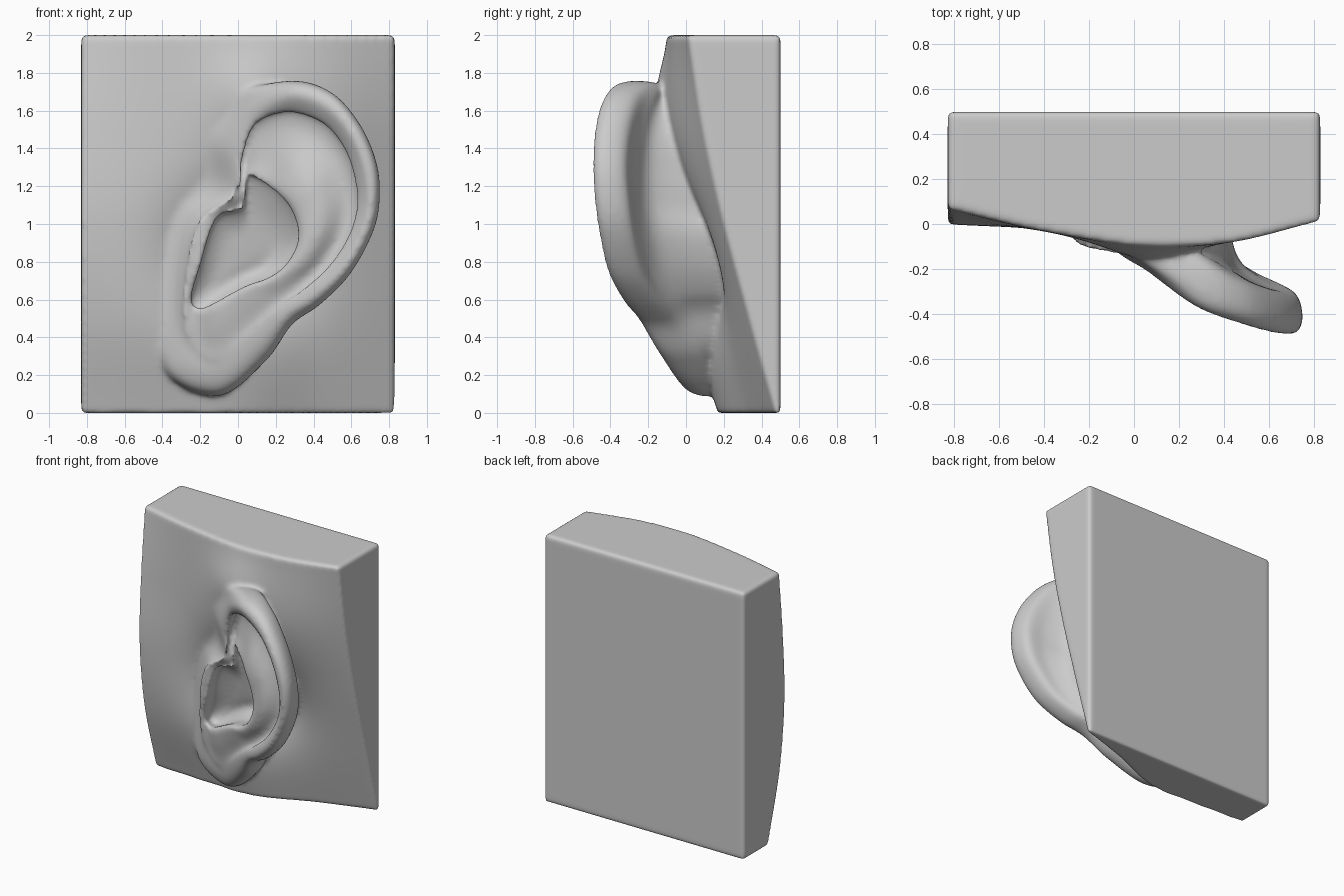
import bpy, bmesh, math
from mathutils import Vector

if "Cube" in bpy.data.objects:
    bpy.data.objects.remove(bpy.data.objects["Cube"])


def spline(p, t, closed=False):
    """Catmull-Rom through floats or Vectors, one unit of t per point."""
    n = len(p)
    i = int(math.floor(t)) if closed else min(max(int(t), 0), n - 2)
    f = t - i

    def get(k):
        if closed:
            return p[k % n]
        if k < 0:
            return p[0] * 2 - p[1]
        if k >= n:
            return p[-1] * 2 - p[-2]
        return p[k]
    a, b, c, d = (get(i + k) for k in (-1, 0, 1, 2))
    return (b * 2 + (c - a) * f + (a * 2 - b * 5 + c * 4 - d) * f * f
            + (b * 3 - a - c * 3 + d) * f ** 3) * 0.5


def loft(bm, rings):
    """Skin closed rings and cap both ends."""
    rows = [[bm.verts.new(p) for p in r] for r in rings]
    n = len(rows[0])
    for r, s in zip(rows, rows[1:]):
        for j in range(n):
            k = (j + 1) % n
            bm.faces.new((r[j], r[k], s[k], s[j]))
    bm.faces.new(rows[0][::-1])
    bm.faces.new(rows[-1])


# side of the head: depth y on a 5 x 5 grid (rows z = 0..2, columns x = -.83...83)
HEAD = [(.20, .18, .18, .34, .475),
        (.06, .03, .03, .19, .335),
        (.00, -.02, -.03, .06, .20),
        (.02, -.03, -.10, -.065, .09),
        (.07, -.03, -.09, -.085, .01)]
CX, CZ = .03, .82          # middle of the bowl of the ear


def head_y(x, z):
    rows = [spline(r, (x + .83) / .415) for r in HEAD]
    hollow = .22 * math.exp(-((x - CX) ** 2 + (z - CZ) ** 2) / .12)
    swell = .05 * math.exp(-((x - .06) ** 2 + (z - 1.70) ** 2) / .04)
    return spline(rows, z * 2) + hollow - swell


def guide(x, z):
    """Tilted sheet that the front of the ear follows."""
    y = -.05 - .42 * x - .12 * z - .05 * math.exp(-((z - .65) / .3) ** 2)
    lobe = min(max((.5 - z) / .25, 0), 1)
    return min(y, head_y(x, z) - .02 - .07 * lobe)


# ear stations, clockwise from the front of the helix
# rim: x, z, root size (1 = blends into the face)
RIM = [(-.26, 1.25, 1), (-.22, 1.48, 1), (-.06, 1.67, 1), (.27, 1.757, .93),
       (.49, 1.70, .75), (.645, 1.53, .59), (.735, 1.32, .51), (.75, 1.12, .52),
       (.71, .945, .54), (.59, .73, .60), (.43, .57, .70), (.285, .467, .8),
       (.15, .28, .9), (-.10, .09, .95), (-.37, .20, .97), (-.44, .48, 1),
       (-.44, .85, 1), (-.38, 1.08, 1)]
# inner lip of the helix: x, z, depth of the groove under it
LIP = [(.005, 1.16, .08), (.03, 1.36, .15), (.10, 1.53, .16), (.27, 1.59, .14),
       (.45, 1.53, .13), (.555, 1.41, .13), (.61, 1.27, .13), (.63, 1.11, .13),
       (.59, .95, .12), (.49, .79, .10), (.35, .66, .07), (.21, .56, .05),
       (.06, .43, .03), (-.10, .30, 0), (-.22, .36, 0), (-.28, .54, 0),
       (-.25, .83, 0), (-.18, 1.03, 0)]
# edge of the bowl: x, z, drop of the inner fold
BOWL = [(.03, 1.08, .11), (.05, 1.24, .14), (.09, 1.24, .13), (.16, 1.20, .10),
        (.22, 1.155, .05), (.27, 1.10, .03), (.305, 1.03, .03), (.32, .96, .03),
        (.31, .88, .03), (.25, .78, .03), (.16, .715, .03), (.06, .68, .03),
        (-.04, .63, .02), (-.13, .58, .0), (-.20, .555, .01), (-.245, .60, .02),
        (-.20, .77, 0), (-.11, 1.03, .02)]


def section(rim, lip, bowl):
    """Profile from the hidden root, over the rim, down into the bowl."""
    O, I, C = Vector(rim[:2]), Vector(lip[:2]), Vector(bowl[:2])
    K = Vector((CX, CZ))
    size, d, a = rim[2], lip[2], bowl[2]
    out = []

    def add(q, y):
        out.append(Vector((q.x, y, q.y)))

    def on(q, dy=0):
        add(q, guide(*q) + dy)
    R = K.lerp(O, size)
    hr = head_y(*R)
    add(R, .35)
    if size == 1:                       # face side, a gentle rise
        for dy in (.12, .09, .06, .035, .015):
            add(O, hr + dy)
        for t, m in ((.38, .14), (.75, .6)):
            q = O.lerp(I, t)
            add(q, head_y(*q) * (1 - m) + guide(*q) * m)
    else:                               # free rim with a back
        oy = min(guide(*O) + .10, head_y(*O) - .02)
        back = min(oy + .15, hr)
        add(R, hr + .03)
        add(R.lerp(O, .15), hr * .3 + back * .7)
        add(R.lerp(O, .5), back)
        add(R.lerp(O, .9), min(oy + .10, hr))
        add(O, oy)
        on(O.lerp(I, .14), .03)
        on(O.lerp(I, .5))
    on(I, .4 * d)
    add(I.lerp(O, .1), guide(*I) + .85 * d)
    on(I.lerp(C, .2), d)
    on(I.lerp(C, .65), a)
    cy = guide(*C) + a * .5 + .02
    add(C, cy)

    def floor(q):
        return .07 - .2 * (q.y - .6) - .1 * q.x
    add(C.lerp(O, .03), cy * .4 + floor(C) * .6)
    for t in (.35, .85):
        q = C.lerp(K, t)
        add(q, floor(q))
    return out


bm = bmesh.new()

# head block
NX, NZ = 40, 40
rings = []
for k in range(NZ + 1):
    z = 2 * k / NZ
    xs = [-.83 + 1.66 * i / NX for i in range(NX + 1)]
    rings.append([(x, head_y(x, z), z) for x in xs] + [(.83, .5, z), (-.83, .5, z)])
loft(bm, rings)

# ear
sections = [section(*s) for s in zip(RIM, LIP, BOWL)]
SUB, AROUND = 4, 7
fine = [[spline(s, i / SUB) for i in range((len(s) - 1) * SUB + 1)] for s in sections]
rings = []
for i in range(len(fine[0])):
    ring = [s[i] for s in fine]
    rings.append([spline(ring, j / AROUND, True) for j in range(len(ring) * AROUND)])
loft(bm, rings)

bmesh.ops.recalc_face_normals(bm, faces=bm.faces)
mesh = bpy.data.meshes.new("ear_study")
bm.to_mesh(mesh)
bm.free()
ear = bpy.data.objects.new("ear_study", mesh)
bpy.context.collection.objects.link(ear)

# fuse ear and head into one soft sculpted skin
fuse = ear.modifiers.new("fuse", 'REMESH')
fuse.mode = 'VOXEL'
fuse.voxel_size = .013
fuse.use_smooth_shade = True
soft = ear.modifiers.new("soften", 'SMOOTH')
soft.factor = .5
soft.iterations = 14
